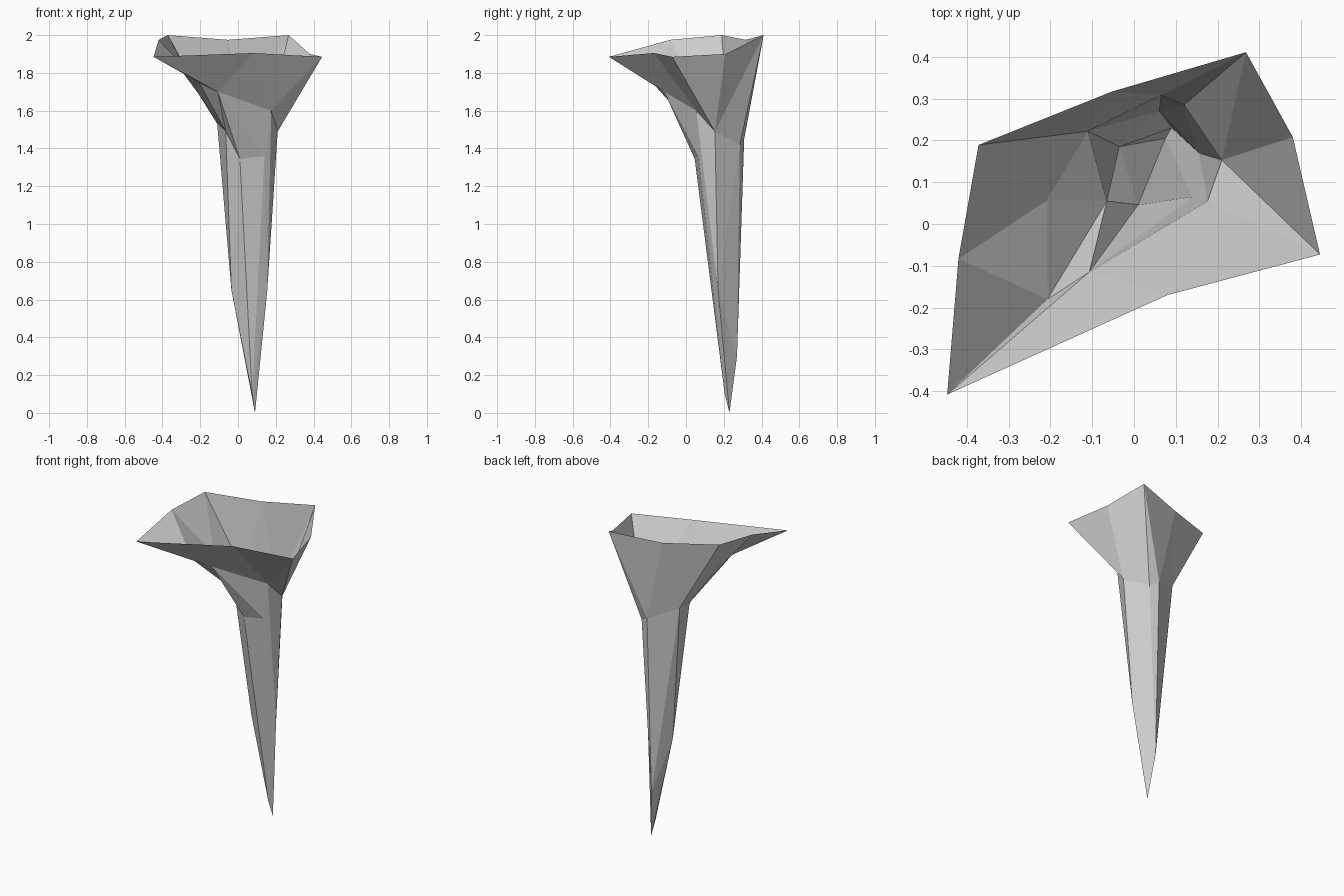
import bpy
import bmesh

if "Cube" in bpy.data.objects:
    bpy.data.objects.remove(bpy.data.objects["Cube"])

# Cross-section loops, counter-clockwise from the front left
RIM = [(-.447, -.408, 1.885), (.08, -.17, 1.905), (.445, -.073, 1.885), (.38, .208, 1.9),
       (.268, .411, 2.0), (-.052, .317, 1.975), (-.372, .189, 2.0), (-.42, -.083, 1.975)]
FLARE = [(-.207, -.18, 1.75), (-.107, -.115, 1.70), (.176, .055, 1.60), (.21, .153, 1.49),
         (.12, .285, 1.42), (.065, .308, 1.45), (-.11, .222, 1.53), (-.21, .055, 1.69)]
STEM = [(-.065, .055, 1.49), (.01, .046, 1.345), (.14, .065, 1.36),
        (.155, .17, .65), (.06, .27, .3), (-.035, .185, .65)]
TIP = [(.075, .205, .1), (.09, .23, 0)]

bm = bmesh.new()


def loop(points):
    return [bm.verts.new(p) for p in points]


def stitch(upper, lower, steps):
    """Zip two loops with triangles; u / l advances the upper / lower loop."""
    i = j = 0
    for s in steps:
        a, b = upper[i % len(upper)], lower[j % len(lower)]
        if s == "u":
            i += 1
            c = upper[i % len(upper)]
        else:
            j += 1
            c = lower[j % len(lower)]
        bm.faces.new((a, b, c))


rim, flare, stem, tip = map(loop, (RIM, FLARE, STEM, TIP))

# Open funnel, neck, and tapering spike
stitch(rim, flare, "lululuullulululu")
stitch(flare, stem, "ullu" "luuluulluu")
stitch(stem[1:], tip, "uuluulu")
bm.faces.new((stem[5], stem[1], stem[0]))

bmesh.ops.recalc_face_normals(bm, faces=bm.faces)
# Funnel faces point outward: the lower front panel should face -y
front = next(f for f in bm.faces if stem[1] in f.verts and stem[2] in f.verts and tip[0] in f.verts)
bm.normal_update()
if front.normal.y > 0:
    bmesh.ops.reverse_faces(bm, faces=bm.faces)

mesh = bpy.data.meshes.new("funnel_spike")
bm.to_mesh(mesh)
bm.free()
bpy.context.collection.objects.link(bpy.data.objects.new("funnel_spike", mesh))
